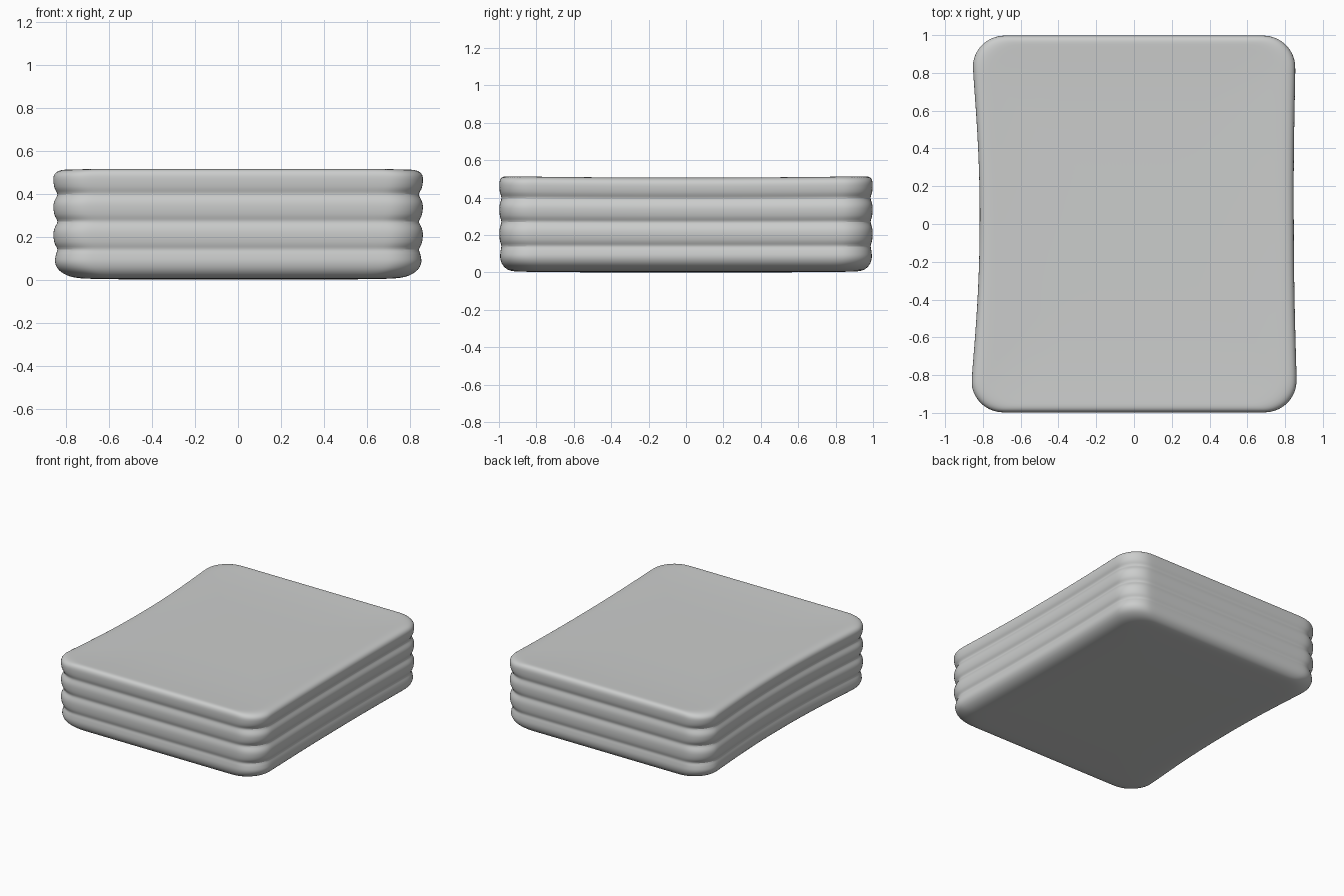
import bpy, bmesh
from math import sin, cos, pi, radians

cube = bpy.data.objects.get("Cube")
if cube:
    bpy.data.objects.remove(cube, do_unlink=True)

grey = bpy.data.materials.new("light_grey")
grey.use_nodes = True
colour = (0.6, 0.61, 0.605, 1)
grey.diffuse_color = colour
grey.node_tree.nodes["Principled BSDF"].inputs["Base Color"].default_value = colour

HALF_X, HALF_Y, RADIUS = 0.865, 1.0, 0.17
CORNER_STEPS, EDGE_STEPS = 8, 20
RIDGES = (0.073, 0.205, 0.335, 0.46)


def outline(inset):
    """Rounded rectangle with softly pinched long sides."""
    hx, hy = HALF_X - inset, HALF_Y - 0.6 * inset
    corners = []
    for k, (sx, sy) in enumerate(((1, 1), (-1, 1), (-1, -1), (1, -1))):
        arc = []
        for i in range(CORNER_STEPS + 1):
            a = (k + i / CORNER_STEPS) * pi / 2
            arc.append((sx * (hx - RADIUS) + RADIUS * cos(a),
                        sy * (hy - RADIUS) + RADIUS * sin(a)))
        corners.append(arc)
    points = []
    for k, arc in enumerate(corners):
        points += arc
        (ax, ay), (bx, by) = arc[-1], corners[(k + 1) % 4][0]
        for i in range(1, EDGE_STEPS):
            t = i / EDGE_STEPS
            points.append((ax + (bx - ax) * t, ay + (by - ay) * t))
    pinched = []
    for x, y in points:
        bow = max(0, 1 - (y / 0.86) ** 2) ** 1.2
        depth = 0.045 if x < 0 else 0.016
        taper = 0.008 * max(0, y)
        pinched.append((x * (1 - (depth * bow + taper) / HALF_X), y))
    return pinched


def wall_profile():
    """Inset and height pairs: soft base, four bulging layers, soft rim."""
    profile = [(0.15, 0.004), (0.1, 0.008), (0.065, 0.018), (0.035, 0.036), (0.018, 0.055)]
    for i, z in enumerate(RIDGES):
        base = 0.008 if i == 0 else 0.002
        profile.append((base, z + 0.01))
        if i < 3:
            mid = (z + RIDGES[i + 1]) / 2
            profile += [(base + 0.005, mid - 0.032), (0.016, mid - 0.015), (0.024, mid),
                        (0.016, mid + 0.015), (0.006, mid + 0.032)]
    profile += [(0.005, 0.488), (0.015, 0.502), (0.032, 0.511), (0.06, 0.515), (0.1, 0.514)]
    return profile


bm = bmesh.new()


def add_ring(points, height):
    return [bm.verts.new((x, y, height(x, y))) for x, y in points]


def join(lower, upper):
    n = len(lower)
    for i in range(n):
        j = (i + 1) % n
        bm.faces.new((lower[i], lower[j], upper[j], upper[i]))


# Rippled side walls; the upper part sags slightly between the corners
def sagged(z):
    return lambda x, y: z - 0.008 * max(0, 1 - y * y) * (z / 0.515) ** 2


profile = wall_profile()
rings = [add_ring(outline(inset), sagged(z)) for inset, z in profile]
for lower, upper in zip(rings, rings[1:]):
    join(lower, upper)

# Gently dished top and flat underside
for ring, z_mid, flip in ((rings[-1], 0.502, False), (rings[0], 0.0, True)):
    border = [v.co.copy() for v in ring]
    previous = ring
    for s in (0.9, 0.75, 0.5, 0.25):
        blend = max(0, (s - 0.5) / 0.5) ** 2
        current = [bm.verts.new((c.x * s, c.y * s, z_mid + (c.z - z_mid) * blend)) for c in border]
        if flip:
            join(current, previous)
        else:
            join(previous, current)
        previous = current
    bm.faces.new(previous[::-1] if flip else previous)

bmesh.ops.recalc_face_normals(bm, faces=bm.faces[:])
mesh = bpy.data.meshes.new("layered_slab")
bm.to_mesh(mesh)
bm.free()
slab = bpy.data.objects.new("layered_slab", mesh)
mesh.materials.append(grey)
bpy.context.collection.objects.link(slab)

# Smooth soft surface
subsurf = slab.modifiers.new("soften", "SUBSURF")
subsurf.levels = subsurf.render_levels = 1
bpy.context.view_layer.objects.active = slab
slab.select_set(True)
bpy.ops.object.shade_smooth_by_angle(angle=radians(60))
